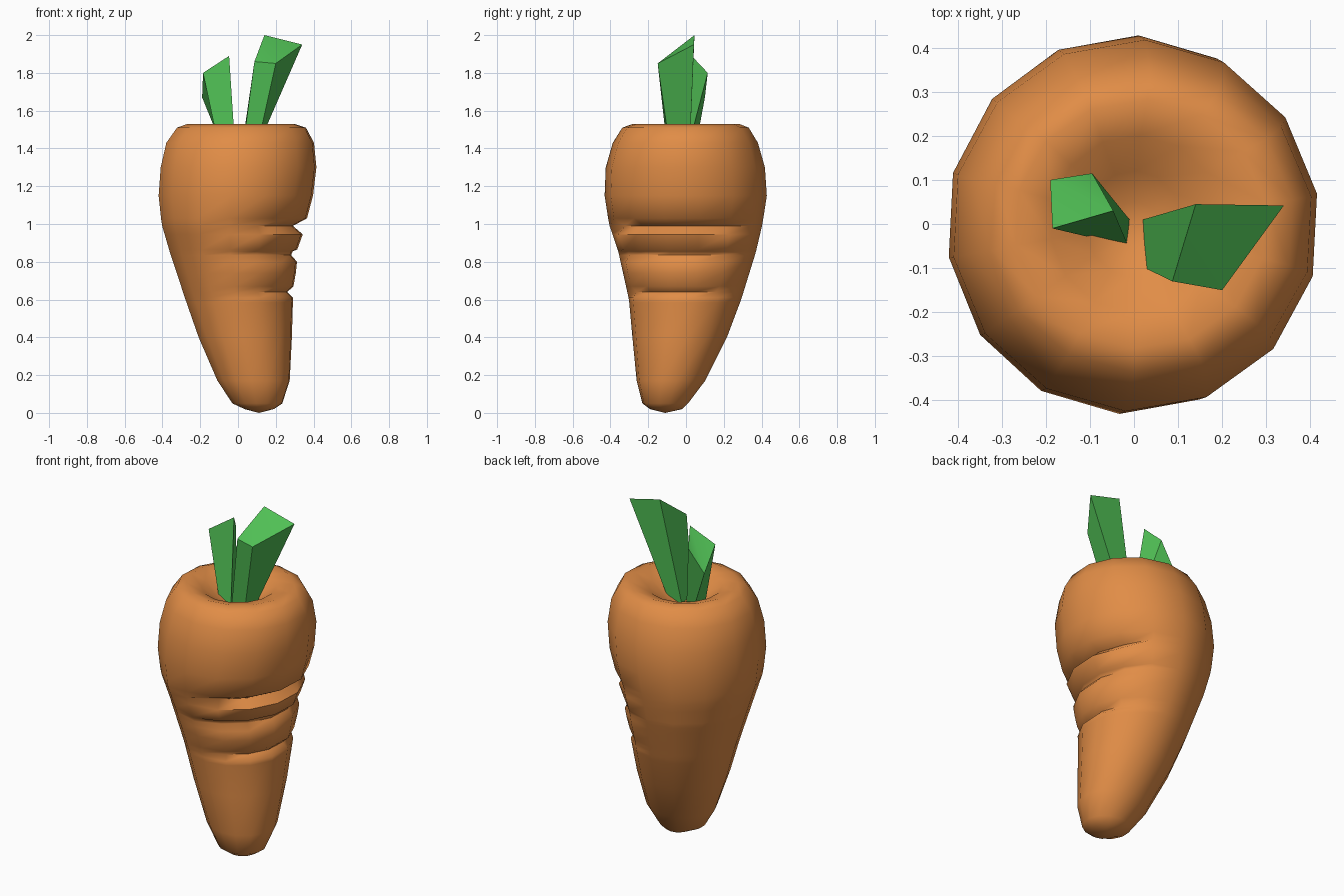
import bpy, math
from mathutils import Vector

if "Cube" in bpy.data.objects:
    bpy.data.objects.remove(bpy.data.objects["Cube"])


def material(name, rgb):
    m = bpy.data.materials.new(name)
    m.diffuse_color = (*rgb, 1)
    m.use_nodes = True
    m.node_tree.nodes["Principled BSDF"].inputs["Base Color"].default_value = m.diffuse_color
    return m


orange = material("carrot orange", (0.75, 0.265, 0.062))
green = material("leaf green", (0.08, 0.52, 0.09))


def make_object(name, verts, faces, mat, angle):
    me = bpy.data.meshes.new(name)
    me.from_pydata(verts, [], faces)
    me.materials.append(mat)
    ob = bpy.data.objects.new(name, me)
    bpy.context.collection.objects.link(ob)
    bpy.ops.object.select_all(action='DESELECT')
    ob.select_set(True)
    bpy.context.view_layer.objects.active = ob
    bpy.ops.object.mode_set(mode='EDIT')
    bpy.ops.mesh.select_all(action='SELECT')
    bpy.ops.mesh.normals_make_consistent(inside=False)
    bpy.ops.object.mode_set(mode='OBJECT')
    bpy.ops.object.shade_smooth_by_angle(angle=math.radians(angle))
    return ob


# Body outline read from the two side views: z, left, right, front, back
OUTLINE = [
    (0.02, 0.035, 0.19, -0.19, -0.02), (0.05, -0.03, 0.235, -0.23, 0.01),
    (0.17, -0.11, 0.275, -0.26, 0.10), (0.40, -0.21, 0.287, -0.282, 0.215),
    (0.60, -0.28, 0.293, -0.30, 0.29), (0.85, -0.363, 0.32, -0.355, 0.367),
    (1.00, -0.407, 0.36, -0.405, 0.402), (1.15, -0.423, 0.40, -0.428, 0.425),
    (1.30, -0.412, 0.418, -0.422, 0.415), (1.43, -0.382, 0.405, -0.385, 0.378),
    (1.51, -0.325, 0.362, -0.335, 0.33), (1.53, -0.27, 0.30, -0.28, 0.28),
]
# Dimple in the crown, continuing inward and down
DIMPLE = [(1.505, -0.19, 0.20, -0.20, 0.20), (1.44, -0.11, 0.11, -0.12, 0.12),
          (1.41, -0.05, 0.05, -0.05, 0.05)]
# Creases on the front right side: z, depth
CREASES = [(0.585, 0), (0.61, 0.0), (0.64, 0.035), (0.67, 0.005), (0.74, 0.0),
           (0.80, 0.0), (0.835, 0.035), (0.855, 0.03), (0.865, 0.008),
           (0.945, 0.0), (0.99, 0.065), (1.03, 0.0)]
SIDES = 14


def outline_at(z):
    for a, b in zip(OUTLINE, OUTLINE[1:]):
        if a[0] <= z <= b[0]:
            t = (z - a[0]) / (b[0] - a[0])
            return [p + (q - p) * t for p, q in zip(a, b)]


rings = [(r, 0) for r in OUTLINE if not 0.59 < r[0] < 1.02 and r[0] != 0.60]
rings += [(outline_at(z), d) for z, d in CREASES]
rings.sort(key=lambda r: r[0][0])
rings += [(r, 0) for r in DIMPLE]

verts, faces = [(0.11, -0.11, 0.0)], []
for (z, l, r, f, b), depth in rings:
    cx, cy = (l + r) / 2, (f + b) / 2
    for i in range(SIDES):
        a = math.radians(87) + 2 * math.pi * i / SIDES
        off = abs((math.degrees(a) + 15 + 180) % 360 - 180)
        cut = depth * min(1, max(0, (78 - off) / 30))
        verts.append((cx + ((r - l) / 2 * 1.008 - cut) * math.cos(a),
                      cy + ((b - f) / 2 * 1.008 - cut) * math.sin(a), z))
verts.append((0, 0, 1.40))
last = len(verts) - 1
for i in range(SIDES):
    j = (i + 1) % SIDES
    faces.append((0, 1 + j, 1 + i))
    for k in range(len(rings) - 1):
        p, q = 1 + k * SIDES, 1 + (k + 1) * SIDES
        faces.append((p + i, p + j, q + j, q + i))
    top = 1 + (len(rings) - 1) * SIDES
    faces.append((top + i, top + j, last))
make_object("carrot_body", verts, faces, orange, 60)


# Leaf stalks: four-sided, widening to a slanted end
def stalk(name, base, tip):
    v = [(x, y, 1.40) for x, y in base] + tip
    f = [(i, (i + 1) % 4, 4 + (i + 1) % 4, 4 + i) for i in range(4)]
    f += [(3, 2, 1, 0), (4, 5, 7), (5, 6, 7)]
    make_object(name, v, f, green, 50)


stalk("tall_leaf_stalk",
      [(0.025, -0.10), (0.10, -0.085), (0.095, 0.02), (0.02, 0.01)],
      [(0.087, -0.13, 1.86), (0.20, -0.15, 1.85), (0.34, 0.042, 1.95), (0.14, 0.045, 2.0)])
stalk("short_leaf_stalk",
      [(-0.10, -0.03), (-0.015, -0.045), (-0.01, 0.01), (-0.08, 0.05)],
      [(-0.185, -0.01, 1.80), (-0.047, 0.03, 1.89), (-0.095, 0.115, 1.80), (-0.19, 0.10, 1.67)])
